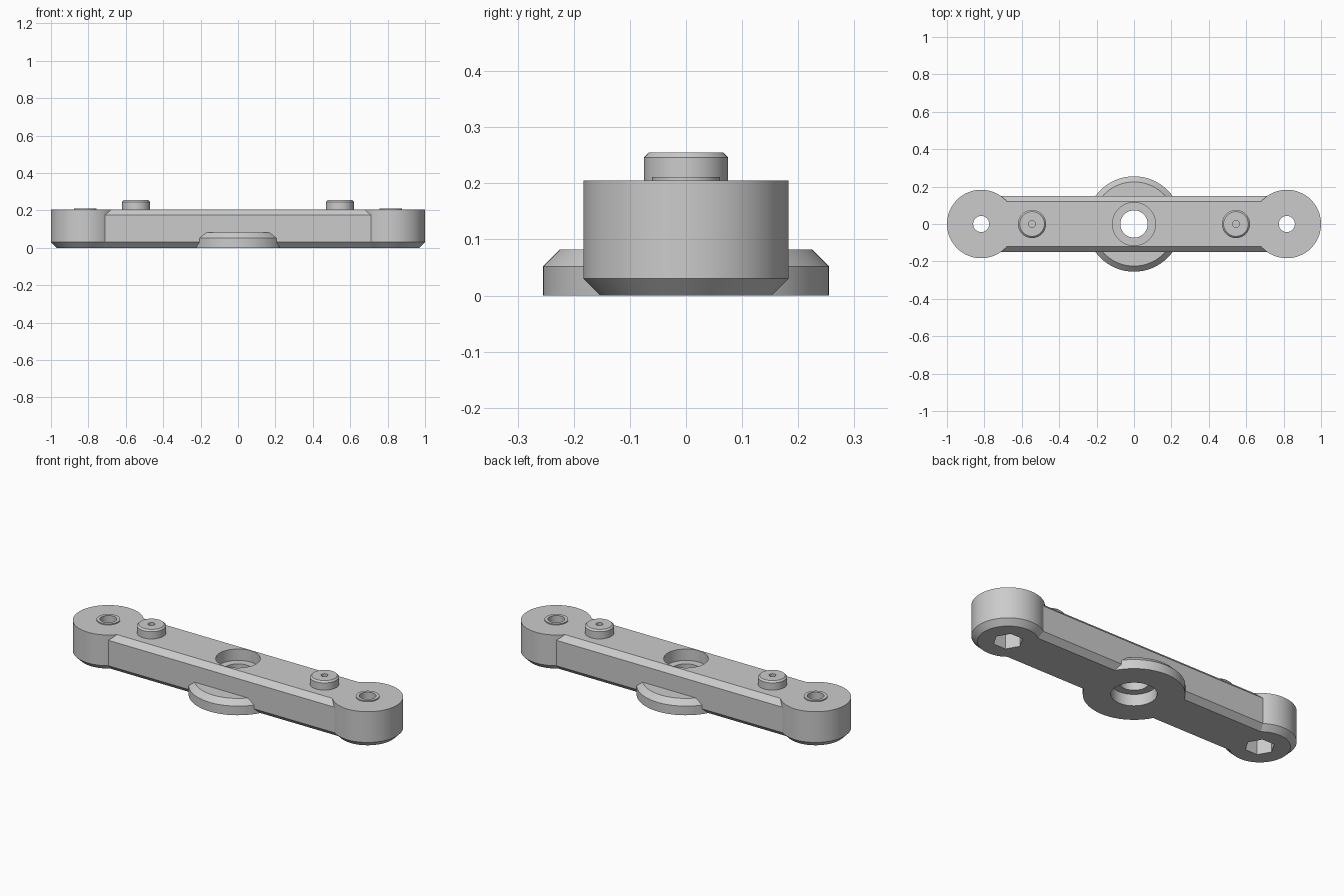
import bpy, bmesh, math

if "Cube" in bpy.data.objects:
    bpy.data.objects.remove(bpy.data.objects["Cube"], do_unlink=True)

grey = bpy.data.materials.new("light grey")
grey.use_nodes = True
grey.diffuse_color = (0.6, 0.6, 0.6, 1)
grey.node_tree.nodes["Principled BSDF"].inputs["Base Color"].default_value = grey.diffuse_color

HEIGHT = 0.205
CHAMFER = 0.03
END_X = 0.817
PEG_X = 0.545


def stack(name, sections):
    """Closed solid skinned through matching rings of points, capped at both ends."""
    bm = bmesh.new()
    rings = [[bm.verts.new(p) for p in ring] for ring in sections]
    n = len(rings[0])
    for a, b in zip(rings, rings[1:]):
        for i in range(n):
            j = (i + 1) % n
            bm.faces.new((a[i], a[j], b[j], b[i]))
    bm.faces.new(rings[0][::-1])
    bm.faces.new(rings[-1])
    bmesh.ops.recalc_face_normals(bm, faces=bm.faces)
    mesh = bpy.data.meshes.new(name)
    bm.to_mesh(mesh)
    bm.free()
    mesh.materials.append(grey)
    obj = bpy.data.objects.new(name, mesh)
    bpy.context.collection.objects.link(obj)
    return obj


def turned(name, x, profile, sides=64):
    """Solid of revolution about a vertical axis at x, from (radius, z) pairs."""
    angles = [math.tau * i / sides for i in range(sides)]
    return stack(name, [[(x + r * math.cos(a), r * math.sin(a), z) for a in angles]
                        for r, z in profile])


def combine(obj, tool, operation):
    """Apply a boolean and discard the tool."""
    mod = obj.modifiers.new("boolean", "BOOLEAN")
    mod.operation = operation
    mod.solver = "EXACT"
    mod.object = tool
    bpy.context.view_layer.objects.active = obj
    bpy.ops.object.modifier_apply(modifier=mod.name)
    bpy.data.objects.remove(tool, do_unlink=True)


def finish(obj):
    bpy.ops.object.select_all(action="DESELECT")
    obj.select_set(True)
    bpy.context.view_layer.objects.active = obj
    bpy.ops.object.shade_smooth_by_angle(angle=math.radians(25))


# Bar with chamfered long edges
half, inner = 0.15, 0.15 - CHAMFER
side = [(inner, 0), (half, CHAMFER), (half, HEIGHT - CHAMFER), (inner, HEIGHT)]
outline = side + [(-y, z) for y, z in reversed(side)]
body = stack("body", [[(x, y, z) for y, z in outline] for x in (-END_X, END_X)])

# Round ends and central flange
for x in (-END_X, END_X):
    end = turned("round_end", x, [(0.183 - CHAMFER, 0), (0.183, CHAMFER), (0.183, HEIGHT)])
    combine(body, end, "UNION")
flange = turned("flange", 0, [(0.255, 0), (0.255, 0.052), (0.225, 0.082)])
combine(body, flange, "UNION")

# Central bore, stepped from both sides
bore = turned("centre_bore", 0, [(0.115, -0.1), (0.115, 0.065), (0.073, 0.065),
                                 (0.073, 0.14), (0.115, 0.14), (0.115, 0.3)])
combine(body, bore, "DIFFERENCE")

for label, s in (("left", 1), ("right", -1)):
    # Bolt hole with a hexagonal nut pocket underneath
    combine(body, turned("bolt_hole", s * END_X, [(0.043, -0.1), (0.043, 0.3)]), "DIFFERENCE")
    combine(body, turned("nut_pocket", s * END_X, [(0.076, -0.1), (0.076, 0.11)], 6), "DIFFERENCE")

    # Thin raised washer face around the bolt hole
    rim = turned("bolt_rim_" + label, s * END_X, [(0.061, HEIGHT), (0.061, HEIGHT + 0.006)])
    combine(rim, turned("rim_hole", s * END_X, [(0.043, 0.1), (0.043, 0.3)]), "DIFFERENCE")
    finish(rim)

    # Locating peg with a chamfered top and small centre hole
    peg = turned("peg_" + label, s * PEG_X, [(0.075, HEIGHT), (0.075, 0.246), (0.066, 0.255)])
    combine(peg, turned("peg_hole", s * PEG_X, [(0.018, 0.225), (0.018, 0.3)], 32), "DIFFERENCE")
    finish(peg)

finish(body)
